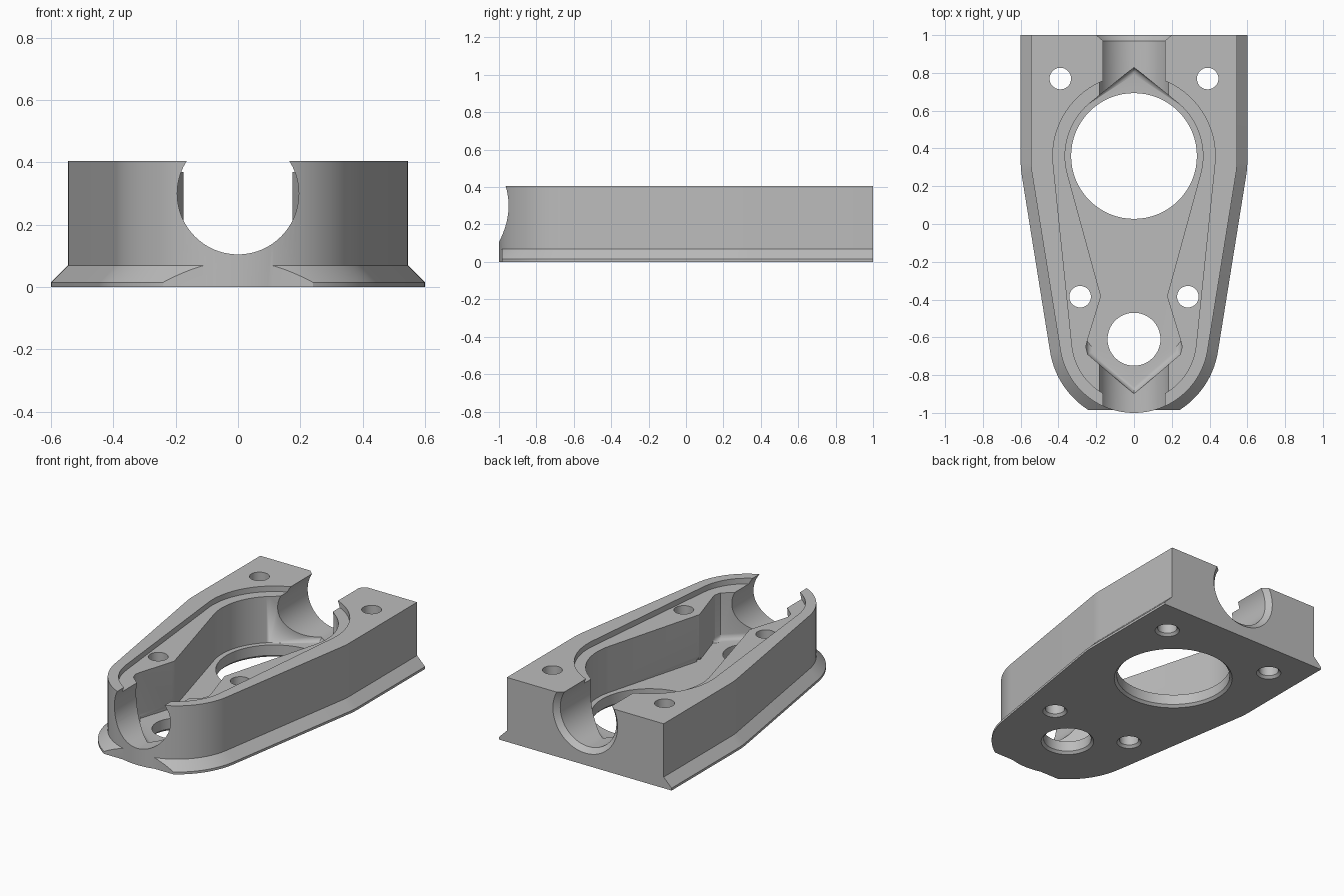
import bpy, bmesh
from math import cos, sin, pi, radians
from mathutils import Matrix, Vector
from mathutils.geometry import convex_hull_2d

cube = bpy.data.objects.get("Cube")
if cube:
    bpy.data.objects.remove(cube, do_unlink=True)

grey = bpy.data.materials.new("plain grey")
grey.use_nodes = True
grey.diffuse_color = (0.5, 0.5, 0.5, 1)
grey.node_tree.nodes["Principled BSDF"].inputs["Base Color"].default_value = (0.5, 0.5, 0.5, 1)


def finish(bm, name):
    bmesh.ops.recalc_face_normals(bm, faces=bm.faces)
    mesh = bpy.data.meshes.new(name)
    bm.to_mesh(mesh)
    bm.free()
    mesh.materials.append(grey)
    obj = bpy.data.objects.new(name, mesh)
    bpy.context.collection.objects.link(obj)
    return obj


def loft(name, sections, bevel=0):
    """Solid through stacked outlines, given as (z, points)."""
    bm = bmesh.new()
    rings = [[bm.verts.new((x, y, z)) for x, y in pts] for z, pts in sections]
    n = len(rings[0])
    for a, b in zip(rings, rings[1:]):
        for i in range(n):
            j = (i + 1) % n
            bm.faces.new((a[i], a[j], b[j], b[i]))
    bottom = bm.faces.new(rings[0])
    bm.faces.new(rings[-1])
    if bevel:
        bmesh.ops.bevel(bm, geom=list(bottom.edges), offset=bevel, segments=5,
                        profile=0.5, affect='EDGES')
    return finish(bm, name)


def lathe(name, profile, place, steps=96):
    """Solid of revolution about z from (radius, height) points."""
    def ring(r):
        return [(r * cos(2 * pi * i / steps), r * sin(2 * pi * i / steps)) for i in range(steps)]
    obj = loft(name, [(h, ring(r)) for r, h in profile])
    obj.data.transform(place)
    return obj


def combine(target, tool, operation='DIFFERENCE'):
    mod = target.modifiers.new("combine", 'BOOLEAN')
    mod.operation = operation
    mod.solver = 'EXACT'
    mod.object = tool
    bpy.context.view_layer.objects.active = target
    bpy.ops.object.modifier_apply(modifier=mod.name)
    bpy.data.objects.remove(tool, do_unlink=True)


def circle(x, y, r, n=128):
    return [Vector((x + r * cos(2 * pi * i / n), y + r * sin(2 * pi * i / n))) for i in range(n)]


def shell_points(grow):
    """Square back, tapering sides and round nose."""
    pts = circle(0, -0.605, 0.395 + grow)
    for s in (-1, 1):
        pts += circle(s * 0.145, 0.33, 0.4 + grow)
        pts.append(Vector((s * (0.545 + grow), 1)))
    return pts


hull = convex_hull_2d(shell_points(0.055))


def shell(grow):
    pts = shell_points(grow)
    return [pts[i] for i in hull]


# Base flange with sloped edge and a flat cut at the nose
housing = loft("housing", [(0, shell(0.055)), (0.015, shell(0.055)), (0.07, shell(0))])
nose_cut = loft("nose_cut", [(z, [(-1, -2), (1, -2), (1, -0.985), (-1, -0.985)]) for z in (-1, 1)])
combine(housing, nose_cut)

# Tall walls
combine(housing, loft("walls", [(0, shell(0)), (0.405, shell(0))]), 'UNION')

# Shallow step around the top of the pocket
step = circle(0, 0.36, 0.43) + circle(0, -0.61, 0.33)
step = [step[i] for i in convex_hull_2d(step)]
combine(housing, loft("step_cut", [(0.37, step), (0.6, step)]))

# Waisted pocket with a rounded floor edge
half = [(0.365 * cos(radians(a)), 0.36 + 0.365 * sin(radians(a))) for a in range(51, -16, -3)]
half += [(0.18, -0.365), (0.175, -0.38), (0.18, -0.4),
         (0.248, -0.62), (0.255, -0.65), (0.245, -0.69)]
pocket = [(0, 0.83)] + half + [(0, -0.9)] + [(-x, y) for x, y in reversed(half)]
combine(housing, loft("pocket_cut", [(0.08, pocket), (0.6, pocket)], bevel=0.03))

# Round channels through both ends, the rear one with a flared mouth
along_y = Matrix.Translation((0, 0, 0.3)) @ Matrix.Rotation(-pi / 2, 4, 'X')
combine(housing, lathe("front_channel", [(0.195, -1.2), (0.195, -0.69)], along_y))
combine(housing, lathe("rear_channel", [(0.195, 0.62), (0.195, 0.97), (0.245, 1.02)], along_y))

# Floor openings and bolt holes, chamfered underneath
holes = [(0, 0.36, 0.333), (0, -0.61, 0.14)]
for s in (-1, 1):
    holes += [(s * 0.39, 0.77, 0.057), (s * 0.285, -0.385, 0.057)]
for x, y, r in holes:
    profile = [(r + 0.025, -0.01), (r, 0.015), (r, 0.6)]
    combine(housing, lathe("hole_cut", profile, Matrix.Translation((x, y, 0)), 64))

bpy.ops.object.select_all(action='DESELECT')
housing.select_set(True)
bpy.context.view_layer.objects.active = housing
bpy.ops.object.shade_smooth_by_angle(angle=radians(25))
